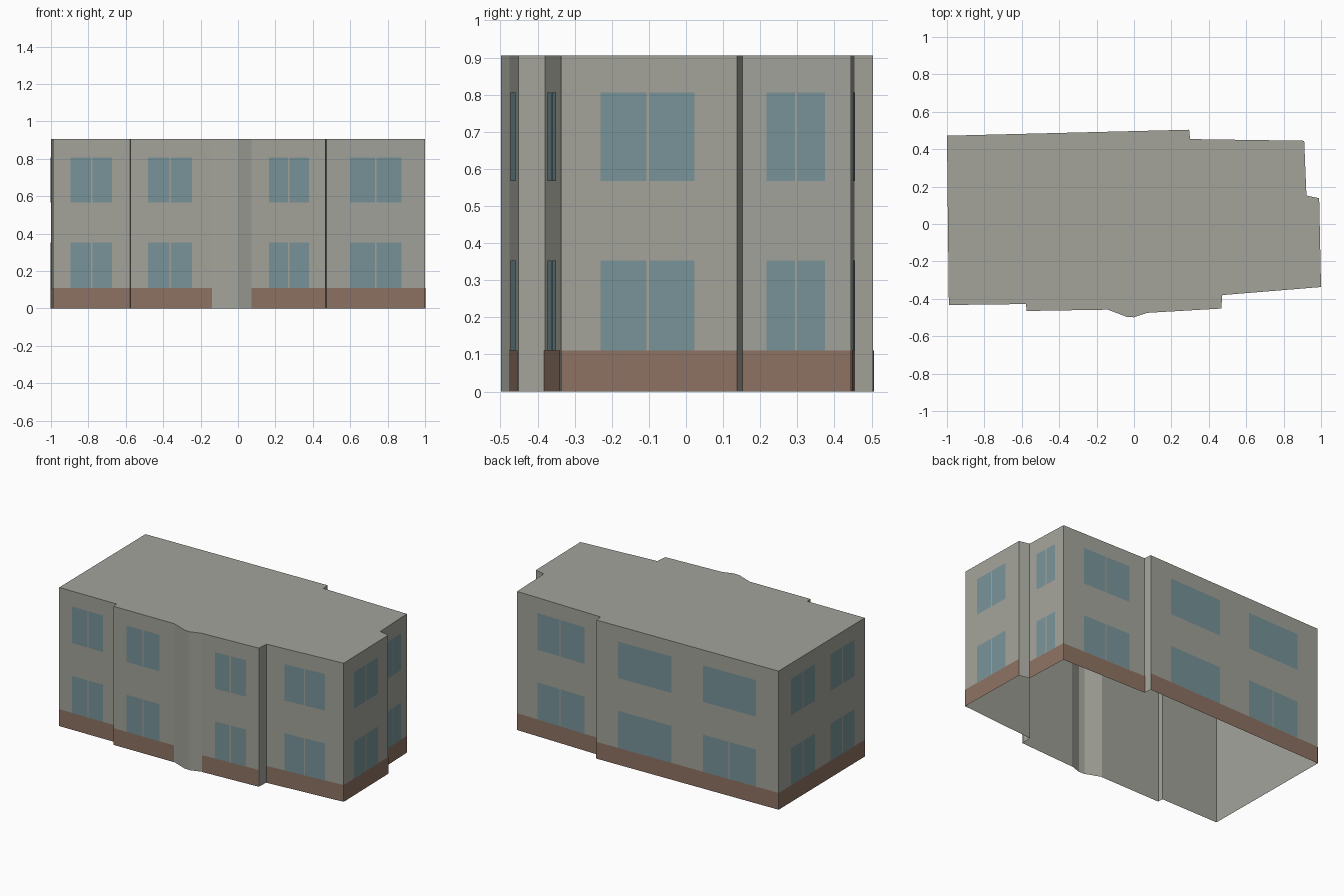
import bpy
import bmesh
from mathutils import Vector

cube = bpy.data.objects.get("Cube")
if cube:
    bpy.data.objects.remove(cube)

HEIGHT = 0.905
PLINTH = 0.11
FLOORS = [(0.11, 0.353), (0.567, 0.806)]
GAP = 0.004  # half width of the bar between panes


def material(name, colour):
    mat = bpy.data.materials.new(name)
    mat.use_nodes = True
    mat.diffuse_color = (*colour, 1)
    mat.node_tree.nodes["Principled BSDF"].inputs["Base Color"].default_value = (*colour, 1)
    return mat


STONE = material("grey stone", (0.37, 0.37, 0.33))
BROWN = material("brown plinth", (0.27, 0.17, 0.126))
GLASS = material("blue glass", (0.19, 0.295, 0.32))


def finish(name, bm, mat):
    mesh = bpy.data.meshes.new(name)
    bm.to_mesh(mesh)
    bm.free()
    mesh.materials.append(mat)
    obj = bpy.data.objects.new(name, mesh)
    bpy.context.collection.objects.link(obj)
    return obj


# Footprint, counter-clockwise from the front left-hand corner
OUTLINE = [Vector(p) for p in [
    (-0.99, -0.433), (-0.577, -0.428), (-0.575, -0.465), (-0.14, -0.458),
    (-0.04, -0.496), (0, -0.499), (0.072, -0.475), (0.467, -0.452),
    (0.472, -0.38), (1, -0.337), (0.99, 0.138), (0.922, 0.152),
    (0.91, 0.445), (0.3, 0.454), (0.295, 0.504), (-1, 0.472)]]

# Walls and flat roof, open underneath
bm = bmesh.new()
low = [bm.verts.new((p.x, p.y, 0)) for p in OUTLINE]
high = [bm.verts.new((p.x, p.y, HEIGHT)) for p in OUTLINE]
for i in range(len(OUTLINE)):
    j = (i + 1) % len(OUTLINE)
    bm.faces.new((low[i], low[j], high[j], high[i]))
bm.faces.new(high)
finish("building_shell", bm, STONE)


def add_plate(bm, wall, start, end, bottom, top, offset):
    """Thin panel just outside a wall; start and end are fractions along it."""
    p, q = OUTLINE[wall], OUTLINE[(wall + 1) % len(OUTLINE)]
    along = q - p
    out = Vector((along.y, -along.x)).normalized() * offset
    a, b = (p + along * t + out for t in sorted((start, end)))
    corners = [(a.x, a.y, bottom), (b.x, b.y, bottom), (b.x, b.y, top), (a.x, a.y, top)]
    bm.faces.new([bm.verts.new(c) for c in corners])


# Each long wall: name, footprint edge, measuring axis, and window spans
# given as (start, middle bar, end)
WALLS = [
    ("front_far_right", 0, 0, [(-0.895, -0.782, -0.675)]),
    ("front_right", 2, 0, [(-0.48, -0.362, -0.245)]),
    ("front_left", 6, 0, [(0.165, 0.27, 0.38)]),
    ("front_far_left", 8, 0, [(0.598, 0.735, 0.875)]),
    ("left_side_front", 9, 1, [(-0.23, -0.103, 0.023)]),
    ("left_side_back", 11, 1, [(0.217, 0.297, 0.374)]),
    ("back_left", 12, 0, [(0.76, 0.593, 0.415)]),
    ("back_main", 14, 0, [(0.14, None, -0.24), (-0.466, -0.65, -0.84)]),
    ("right_side", 15, 1, [(0.345, 0.22, 0.095), (-0.07, -0.195, -0.32)]),
]

for name, wall, axis, windows in WALLS:
    # Plinth band along the foot of the wall
    bm = bmesh.new()
    add_plate(bm, wall, 0, 1, 0, PLINTH, 0.002)
    finish(name + "_plinth", bm, BROWN)

    # Window panes on both storeys
    first = OUTLINE[wall][axis]
    length = OUTLINE[(wall + 1) % len(OUTLINE)][axis] - first
    bm = bmesh.new()
    for start, bar, end in windows:
        for floor, (bottom, top) in enumerate(FLOORS):
            spans = [(start, end)]
            undivided = bar is None or (name == "back_main" and floor == 1)
            if not undivided:
                side = GAP if end > start else -GAP
                spans = [(start, bar - side), (bar + side, end)]
            for a, b in spans:
                add_plate(bm, wall, (a - first) / length, (b - first) / length, bottom, top, 0.003)
    finish(name + "_windows", bm, GLASS)
